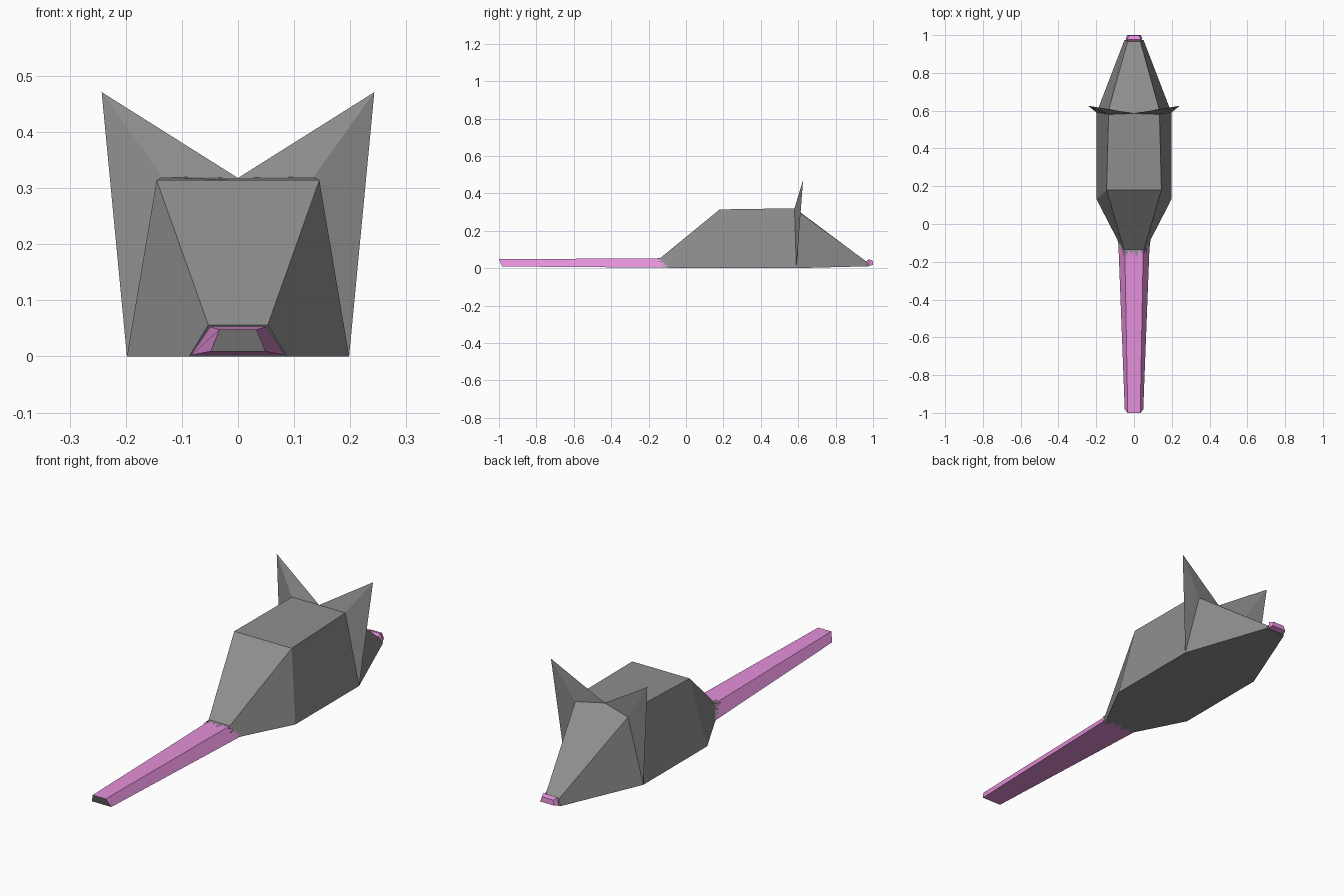
import bpy, bmesh
from mathutils import Vector

if "Cube" in bpy.data.objects:
    bpy.data.objects.remove(bpy.data.objects["Cube"])


def material(name, rgb):
    m = bpy.data.materials.new(name)
    m.use_nodes = True
    m.diffuse_color = (*rgb, 1)
    m.node_tree.nodes["Principled BSDF"].inputs["Base Color"].default_value = (*rgb, 1)
    return m


GREY = material("fur grey", (0.27, 0.27, 0.27))
PINK = material("skin pink", (0.78, 0.28, 0.70))


def build(name, faces, mats):
    """Make an object from polygons given as point lists, welding shared corners."""
    bm = bmesh.new()
    for points in faces:
        bm.faces.new([bm.verts.new(p) for p in points])
    bmesh.ops.remove_doubles(bm, verts=bm.verts, dist=0.0001)
    bmesh.ops.recalc_face_normals(bm, faces=bm.faces)
    mesh = bpy.data.meshes.new(name)
    bm.to_mesh(mesh)
    bm.free()
    for m in mats:
        mesh.materials.append(m)
    ob = bpy.data.objects.new(name, mesh)
    bpy.context.collection.objects.link(ob)
    return ob


def ring(bottom, top, ridge=None):
    """Symmetric section; corners are (half width, y, z), ridge is (y, z)."""
    ry, rz = ridge or top[1:]
    (bx, by, bz), (tx, ty, tz) = bottom, top
    return [(bx, by, bz), (tx, ty, tz), (0, ry, rz), (-tx, ty, tz), (-bx, by, bz)]


def skin(a, b):
    return [[a[i], a[(i + 1) % 5], b[(i + 1) % 5], b[i]] for i in range(5)]


# Sections from rump to snout
rump = ring((0.087, -0.085, 0), (0.053, -0.135, 0.056))
hips = ring((0.198, 0.13, 0), (0.145, 0.18, 0.314))
neck = ring((0.198, 0.59, 0), (0.135, 0.58, 0.32), (0.585, 0.318))
brow = ring((0.198, 0.59, 0), (0.133, 0.608, 0.298), (0.585, 0.318))
snout = ring((0.05, 0.975, 0.01), (0.034, 0.965, 0.034))

build("body", [rump] + skin(rump, hips) + skin(hips, neck), [GREY])
build("head", skin(brow, snout) + [snout], [GREY])

# Ears rise from the seam between neck and head
for label, side in (("left", 1), ("right", -1)):
    tip = (side * 0.243, 0.626, 0.471)
    k = 0 if side == 1 else 4
    t = 1 if side == 1 else 3
    ear = [[tip, s[2], s[t]] for s in (neck, brow)]
    ear += [[tip, s[t], s[k]] for s in (neck, brow)]
    build(label + "_ear", ear, [GREY])

# Tapering tail with a grey end face
tail_tip = ring((0.049, -0.983, 0.009), (0.033, -1.0, 0.048))
tail_root = ring((0.084, -0.07, 0.002), (0.05, -0.07, 0.053))
tail = build("tail", [tail_tip, tail_root] + skin(tail_tip, tail_root), [PINK, GREY])
for p in tail.data.polygons:
    if p.normal.y < -0.7:
        p.material_index = 1

# Ragged fur fringe where the rump meets the tail
fringe = []
lengths = (0.035, 0.02, 0.042, 0.026)
corners = [Vector(rump[i]) for i in (0, 1, 3, 4)]
for i in range(4):
    a, b = corners[i], corners[(i + 1) % 4]
    for j in range(4):
        p, q = a.lerp(b, j / 4), a.lerp(b, (j + 1) / 4)
        point = (p + q) / 2 + Vector((0, -lengths[(i + j) % 4], 0))
        fringe.append([p, q, point])
build("fur_fringe", fringe, [GREY])

# Small bevelled nose
nose_back = ring((0.034, 0.965, 0.016), (0.028, 0.965, 0.036))
nose_mid = ring((0.044, 0.98, 0.012), (0.036, 0.976, 0.047))
nose_front = ring((0.036, 1.0, 0.018), (0.028, 0.998, 0.041))
build("nose", [nose_back, nose_front] + skin(nose_back, nose_mid)
      + skin(nose_mid, nose_front), [PINK])
